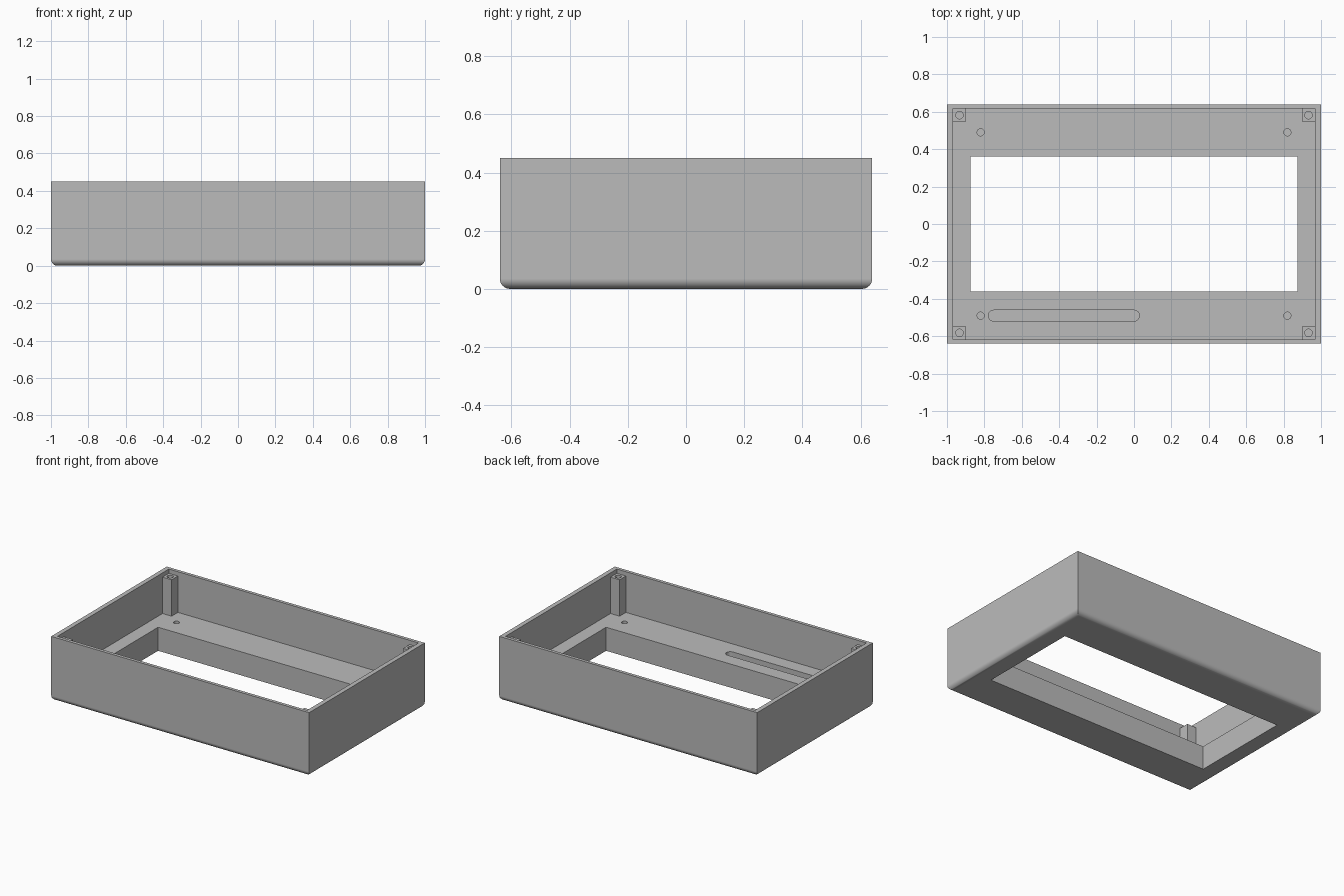
import bpy
import bmesh

cube = bpy.data.objects.get("Cube")
if cube:
    bpy.data.objects.remove(cube, do_unlink=True)

HALF_X, HALF_Y, HEIGHT = 1.0, 0.64, 0.45
IN_X, IN_Y, FLOOR = 0.968, 0.617, 0.165
POST, POST_TOP = 0.07, 0.42

grey = bpy.data.materials.new("plain grey")
grey.use_nodes = True
colour = (0.5, 0.5, 0.5, 1)
grey.diffuse_color = colour
grey.node_tree.nodes["Principled BSDF"].inputs["Base Color"].default_value = colour


def finish(name, bm):
    bmesh.ops.recalc_face_normals(bm, faces=bm.faces)
    mesh = bpy.data.meshes.new(name)
    bm.to_mesh(mesh)
    bm.free()
    obj = bpy.data.objects.new(name, mesh)
    bpy.context.collection.objects.link(obj)
    mesh.materials.append(grey)
    return obj


def box(name, x0, x1, y0, y1, z0, z1, round_bottom=0):
    bm = bmesh.new()
    bmesh.ops.create_cube(bm, size=1)
    for v in bm.verts:
        v.co = (x1 if v.co.x > 0 else x0, y1 if v.co.y > 0 else y0, z1 if v.co.z > 0 else z0)
    if round_bottom:
        edges = [e for e in bm.edges if all(v.co.z == z0 for v in e.verts)]
        bmesh.ops.bevel(bm, geom=edges, offset=round_bottom, segments=8, profile=0.5, affect='EDGES')
    return finish(name, bm)


def round_cutter(name, x0, x1, y, radius, z0, z1):
    # A cylinder, stretched into a slot where x0 and x1 differ
    bm = bmesh.new()
    bmesh.ops.create_cone(bm, cap_ends=True, segments=32, radius1=radius, radius2=radius, depth=z1 - z0)
    right = [v for v in bm.verts if v.co.x > 1e-5]
    if x1 > x0:
        bmesh.ops.bisect_plane(bm, geom=bm.verts[:] + bm.edges[:] + bm.faces[:],
                               plane_co=(1e-4, 0, 0), plane_no=(1, 0, 0))
        right = [v for v in bm.verts if v.co.x > 5e-5]
    for v in right:
        v.co.x += x1 - x0
    bmesh.ops.translate(bm, verts=bm.verts, vec=(x0, y, (z0 + z1) / 2))
    return finish(name, bm)


def cut(target, cutter):
    mod = target.modifiers.new("cut", 'BOOLEAN')
    mod.operation, mod.solver, mod.object = 'DIFFERENCE', 'EXACT', cutter
    bpy.context.view_layer.objects.active = target
    bpy.ops.object.modifier_apply(modifier=mod.name)
    bpy.data.objects.remove(cutter, do_unlink=True)


def smooth(obj):
    bpy.ops.object.select_all(action='DESELECT')
    obj.select_set(True)
    bpy.context.view_layer.objects.active = obj
    bpy.ops.object.shade_smooth_by_angle(angle=0.6)
    mod = obj.modifiers.new("even shading", 'WEIGHTED_NORMAL')
    mod.keep_sharp = True


# Open tray with rounded bottom edges, thick floor and a window
case = box("case", -HALF_X, HALF_X, -HALF_Y, HALF_Y, 0, HEIGHT, round_bottom=0.035)
cut(case, box("cavity_cutter", -IN_X, IN_X, -IN_Y, IN_Y, FLOOR, 1))
cut(case, box("window_cutter", -0.873, 0.873, -0.362, 0.362, -1, 1))

# Blind slot and screw holes in the floor
cut(case, round_cutter("slot_cutter", -0.75, 0.0, -0.49, 0.029, FLOOR - 0.08, 0.3))
corners = [(sx, sy) for sx in (-1, 1) for sy in (-1, 1)]
for sx, sy in corners:
    cut(case, round_cutter("hole_cutter", sx * 0.82, sx * 0.82, sy * 0.49, 0.019, FLOOR - 0.1, 0.3))
smooth(case)

# Square corner posts, each with a screw hole in its top
for sx, sy in corners:
    xs = sorted((sx * (IN_X + 0.005), sx * (IN_X - POST)))
    ys = sorted((sy * (IN_Y + 0.005), sy * (IN_Y - POST)))
    name = ("back" if sy > 0 else "front") + ("_left" if sx > 0 else "_right") + "_post"
    post = box(name, *xs, *ys, FLOOR - 0.01, POST_TOP)
    x, y = sx * (IN_X - POST / 2), sy * (IN_Y - POST / 2)
    cut(post, round_cutter("post_hole_cutter", x, x, y, 0.02, POST_TOP - 0.2, 0.6))
    smooth(post)
